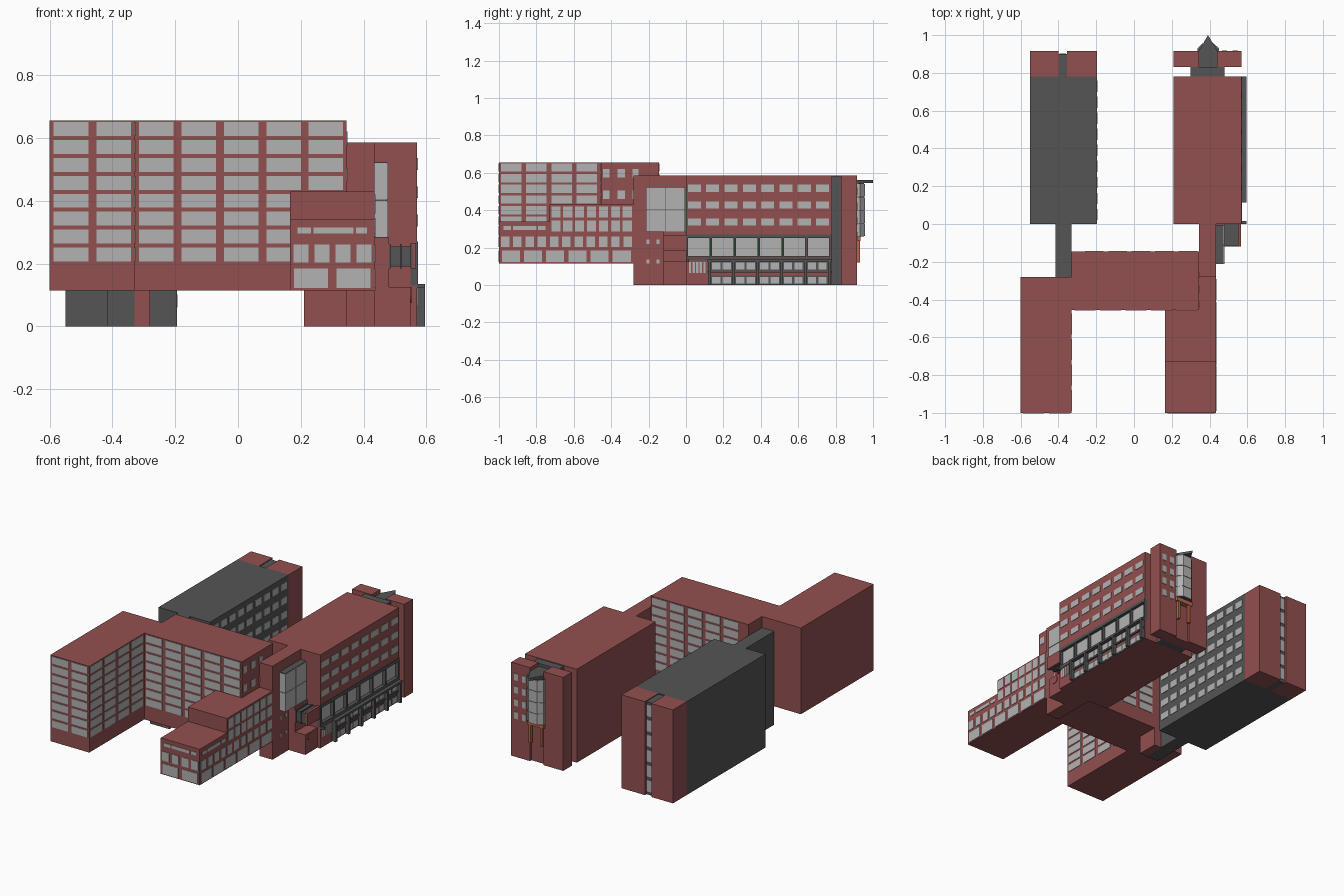
import bpy, bmesh, math


def material(name, rgb):
    m = bpy.data.materials.new(name)
    m.diffuse_color = (*rgb, 1)
    return m


RED = material("brick_red", (0.29, 0.08, 0.08))
DARK = material("dark_grey", (0.09, 0.09, 0.09))
GLASS = material("pale_glass", (0.45, 0.45, 0.45))
ORANGE = material("orange_steel", (0.5, 0.13, 0.07))


def finish(name, bm, mat):
    bmesh.ops.recalc_face_normals(bm, faces=bm.faces)
    me = bpy.data.meshes.new(name)
    bm.to_mesh(me)
    bm.free()
    me.materials.append(mat)
    ob = bpy.data.objects.new(name, me)
    bpy.context.collection.objects.link(ob)
    return ob


def boxes(name, mat, *items):
    """One object from boxes given as (x0, x1, y0, y1, z0, z1)."""
    bm = bmesh.new()
    for x0, x1, y0, y1, z0, z1 in items:
        vs = bmesh.ops.create_cube(bm, size=1)["verts"]
        for v in vs:
            v.co.x = x1 if v.co.x > 0 else x0
            v.co.y = y1 if v.co.y > 0 else y0
            v.co.z = z1 if v.co.z > 0 else z0
    return finish(name, bm, mat)


def prism(name, mat, outline, z0, z1):
    """Extrude an xy outline from z0 to z1."""
    bm = bmesh.new()
    face = bm.faces.new([bm.verts.new((x, y, z0)) for x, y in outline])
    top = bmesh.ops.extrude_face_region(bm, geom=[face])["geom"]
    for v in top:
        if isinstance(v, bmesh.types.BMVert):
            v.co.z = z1
    return finish(name, bm, mat)


def spans(start, end, n, gap):
    """Split start..end into n spans separated by gap."""
    w = (end - start - gap * (n - 1)) / n
    return [(start + i * (w + gap), start + i * (w + gap) + w) for i in range(n)]


def windows(name, axis, plane, cols, rows, mat=GLASS, t=0.003):
    """Grid of thin panes straddling a wall plane."""
    items = []
    for a, b in cols:
        for c, d in rows:
            p = (plane - t, plane + t)
            items.append((*p, a, b, c, d) if axis == "x" else (a, b, *p, c, d))
    return boxes(name, mat, *items)


# Raised front wing and cross block
boxes("left_front_wing", RED, (-0.6, -0.33, -1, -0.28, 0.115, 0.655))
boxes("cross_block", RED, (-0.33, 0.345, -0.455, -0.145, 0.115, 0.655))
boxes("cross_block_support", RED, (-0.33, -0.28, -0.28, -0.145, 0, 0.115))
floors = spans(0.207, 0.65, 8, 0.0125)
bays = spans(-0.315, 0.335, 5, 0.025)
windows("left_wing_front_windows", "y", -1, spans(-0.587, -0.34, 2, 0.025), floors)
windows("left_wing_side_windows", "x", -0.33, spans(-0.99, -0.475, 4, 0.025), floors)
windows("cross_front_windows", "y", -0.455, bays, floors)
windows("cross_back_windows", "y", -0.145, spans(-0.26, 0.335, 5, 0.025), floors)
windows("cross_side_windows", "x", 0.345,
        [(-0.445, -0.41), (-0.365, -0.325), (-0.285, -0.255)],
        [(0.46, 0.505), (0.575, 0.62)])

# Stepped right front wing
boxes("right_front_wing", RED,
      (0.165, 0.435, -1, -0.73, 0.115, 0.34),
      (0.165, 0.435, -0.73, -0.455, 0.115, 0.43),
      (0.345, 0.435, -0.455, -0.28, 0.115, 0.43))
windows("right_wing_front_low", "y", -1, spans(0.178, 0.422, 2, 0.026), [(0.122, 0.185)])
windows("right_wing_front_mid", "y", -1, spans(0.177, 0.425, 4, 0.02), [(0.203, 0.26)])
slit = [(0.295, 0.315)]
windows("right_wing_front_slits", "y", -1,
        [(0.19, 0.233), (0.24, 0.368), (0.375, 0.41)], slit)
windows("right_wing_side_low", "x", 0.435, spans(-0.985, -0.295, 6, 0.022), [(0.122, 0.185)])
windows("right_wing_side_mid", "x", 0.435, spans(-0.99, -0.29, 11, 0.02), [(0.203, 0.26)])
windows("right_wing_side_slits", "x", 0.435,
        [(-0.975, -0.935), (-0.925, -0.8), (-0.79, -0.75)], slit)
windows("right_wing_side_top", "x", 0.435, spans(-0.72, -0.29, 7, 0.015),
        [(0.285, 0.345), (0.36, 0.42)])

# Stair tower with tall glazed bay
boxes("stair_tower", RED, (0.345, 0.435, -0.28, 0, 0, 0.585))
boxes("tower_glass_bay", GLASS,
      (0.435, 0.478, -0.213, -0.113, 0.285, 0.4), (0.435, 0.478, -0.11, -0.005, 0.285, 0.4),
      (0.435, 0.478, -0.213, -0.113, 0.404, 0.52), (0.435, 0.478, -0.11, -0.005, 0.404, 0.52))
boxes("tower_bay_frame", DARK, (0.435, 0.475, -0.21, -0.005, 0.283, 0.523))
windows("tower_small_windows", "x", 0.435, [(-0.21, -0.195), (-0.158, -0.143)],
        [(0.115, 0.135), (0.22, 0.242)])

# Entrance porch
boxes("entrance_block", RED, (0.435, 0.48, -0.12, 0, 0, 0.283))
boxes("entrance_porch", RED, (0.48, 0.55, -0.12, 0, 0, 0.125))
boxes("entrance_canopy", DARK, (0.48, 0.55, -0.115, 0, 0.19, 0.255),
      *[(0.48 + i * 0.035, 0.486 + i * 0.035, -0.12, 0, 0.185, 0.262) for i in range(3)])
boxes("canopy_front_panel", RED, (0.55, 0.567, -0.12, 0, 0.185, 0.265))
bpy.ops.mesh.primitive_cylinder_add(vertices=24, radius=0.025, depth=0.006,
                                    location=(0.55, -0.07, 0.1),
                                    rotation=(0, math.pi / 2, 0))
bpy.context.object.name = "round_window"
bpy.context.object.data.materials.append(RED)

# Right back wing, set back at the workshop floor
boxes("right_back_wing", RED,
      (0.21, 0.57, 0, 0.78, 0.265, 0.585),
      (0.21, 0.55, 0, 0.78, 0.13, 0.265),
      (0.21, 0.57, 0, 0.78, 0, 0.13))
windows("right_back_windows", "x", 0.57, spans(0.01, 0.765, 8, 0.028),
        [(0.318, 0.356), (0.408, 0.446), (0.498, 0.536)])
windows("large_glazing", "x", 0.551, spans(0.01, 0.765, 6, 0.015), [(0.155, 0.25)])
edges = [i * 0.128 for i in range(7)]
boxes("glazing_frame", DARK,
      (0.55, 0.573, 0, 0.78, 0.25, 0.27), (0.55, 0.573, 0, 0.78, 0.13, 0.152),
      *[(0.55, 0.573, e, e + 0.012, 0.152, 0.25) for e in edges])

# Ground floor posts, ledge and windows
boxes("ground_arcade", DARK,
      (0.57, 0.595, 0.115, 0.78, 0.122, 0.135), (0.57, 0.58, 0.115, 0.78, 0.066, 0.076),
      (0.57, 0.595, 0, 0.015, 0.122, 0.135),
      *[(0.57, 0.595, e - 0.01, e + 0.006, 0, 0.122) for e in edges[1:]])
windows("ground_backing", "x", 0.57, [(0.12, 0.77)], [(0, 0.05), (0.076, 0.13)], DARK, 0.002)
pairs = [s for e in edges[1:6] for s in spans(e + 0.012, e + 0.112, 2, 0.012)]
windows("ground_windows", "x", 0.571, pairs, [(0.008, 0.042), (0.082, 0.12)])
windows("ground_slit_windows", "x", 0.57, spans(0.015, 0.105, 5, 0.007), [(0.065, 0.122)])

# Right back end block with recessed centre
boxes("right_link", DARK, (0.3, 0.48, 0.78, 0.83, 0, 0.58))
boxes("right_end_block", RED,
      (0.21, 0.345, 0.83, 0.915, 0, 0.585), (0.44, 0.57, 0.83, 0.915, 0, 0.585),
      (0.345, 0.44, 0.83, 0.9, 0, 0.545))
windows("right_end_windows", "y", 0.915, spans(0.465, 0.55, 2, 0.03),
        [(z, z + 0.042) for z in (0.24, 0.32, 0.4, 0.48)])

# Glazed bay with pointed roof on orange legs
bay = [(0.335, 0.9), (0.335, 0.93), (0.362, 0.956), (0.422, 0.956), (0.45, 0.93), (0.45, 0.9)]
step = 0.07
for i in range(4):
    z = 0.262 + i * step
    prism("bay_glass", GLASS, bay, z, z + step - 0.003)
prism("bay_core", DARK, [(x * 0.96 + 0.0157, y - 0.003) for x, y in bay], 0.26, 0.546)
prism("bay_roof", DARK,
      [(0.345, 0.83), (0.345, 0.92), (0.392, 1.0), (0.44, 0.92), (0.44, 0.83)], 0.546, 0.562)
boxes("bay_legs", ORANGE, (0.345, 0.36, 0.912, 0.93, 0.12, 0.26),
      (0.425, 0.44, 0.912, 0.93, 0.12, 0.26), (0.335, 0.45, 0.9, 0.932, 0.235, 0.26))

# Left back wing, link and end block
boxes("left_back_wing", DARK, (-0.55, -0.195, 0, 0.78, 0, 0.585))
boxes("left_link", DARK, (-0.415, -0.33, -0.28, 0, 0, 0.585))
boxes("left_end_slabs", RED, (-0.55, -0.4, 0.78, 0.915, 0, 0.585),
      (-0.355, -0.195, 0.78, 0.915, 0, 0.585))
boxes("left_end_recess", DARK, (-0.4, -0.355, 0.78, 0.9, 0, 0.58))
windows("left_end_strip", "y", 0.9, [(-0.395, -0.36)], spans(0.02, 0.565, 6, 0.022))
windows("left_back_windows", "x", -0.195, spans(0.02, 0.76, 9, 0.025),
        [(z, z + 0.042) for z in (0.06, 0.15, 0.24, 0.33, 0.42, 0.51)])
